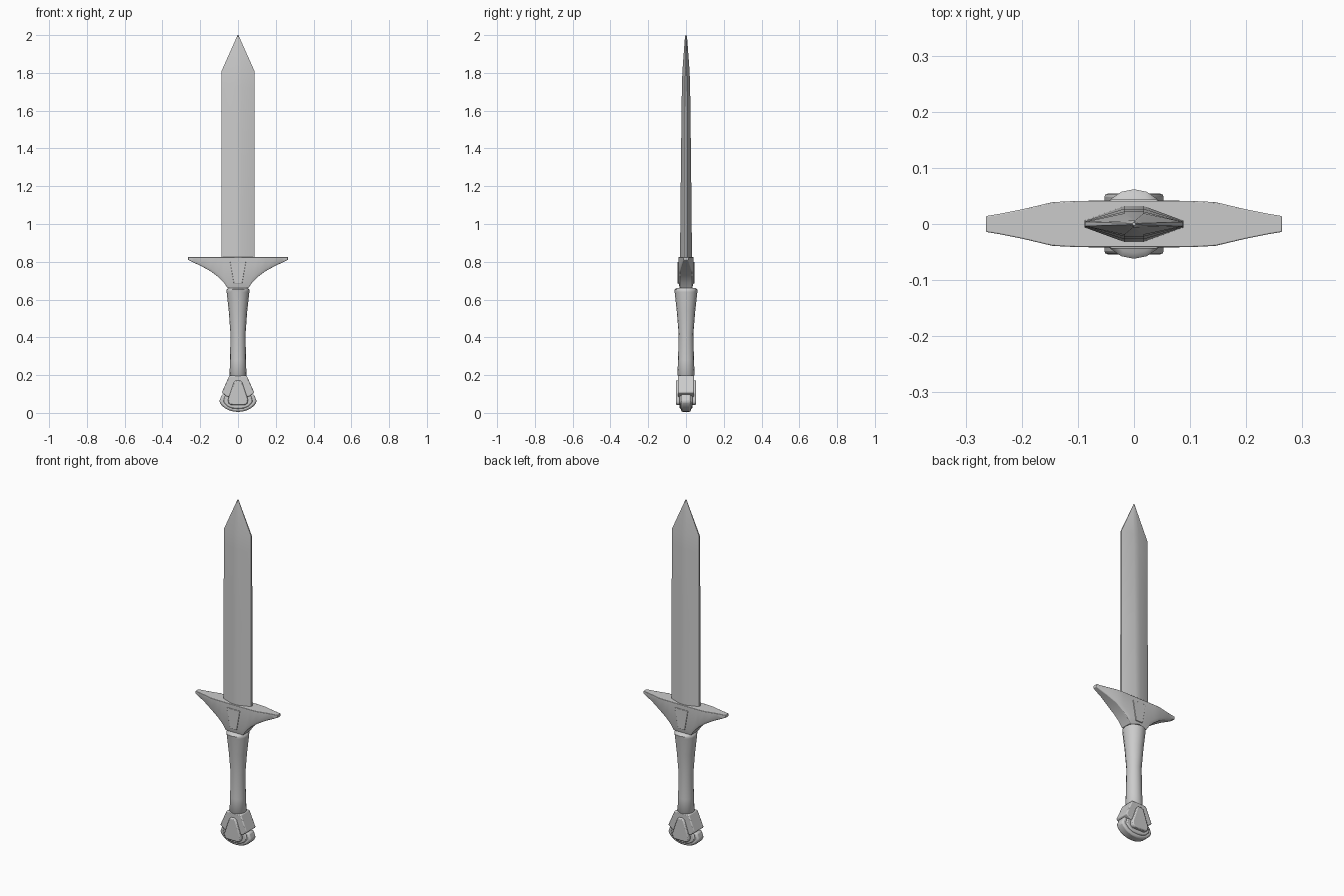
import bpy, bmesh
from math import cos, sin, pi, radians

if "Cube" in bpy.data.objects:
    bpy.data.objects.remove(bpy.data.objects["Cube"], do_unlink=True)

steel = bpy.data.materials.new("plain grey")
steel.use_nodes = True
GREY = (0.6, 0.6, 0.6, 1)
steel.diffuse_color = GREY
steel.node_tree.nodes["Principled BSDF"].inputs["Base Color"].default_value = GREY


def loft(name, rings, bevel=0.0, angle=30):
    """Skin a closed solid over a list of equal-length rings."""
    bm = bmesh.new()
    loops = [[bm.verts.new(p) for p in ring] for ring in rings]
    n = len(loops[0])
    for a, b in zip(loops, loops[1:]):
        for i in range(n):
            j = (i + 1) % n
            bm.faces.new((a[i], a[j], b[j], b[i]))
    bm.faces.new(loops[0][::-1])
    bm.faces.new(loops[-1])
    bmesh.ops.recalc_face_normals(bm, faces=bm.faces)
    mesh = bpy.data.meshes.new(name)
    bm.to_mesh(mesh)
    bm.free()
    mesh.materials.append(steel)
    obj = bpy.data.objects.new(name, mesh)
    bpy.context.collection.objects.link(obj)
    bpy.ops.object.select_all(action='DESELECT')
    obj.select_set(True)
    bpy.context.view_layer.objects.active = obj
    if bevel:
        mod = obj.modifiers.new("soft edges", 'BEVEL')
        mod.width = bevel
        mod.segments = 2
        mod.limit_method = 'ANGLE'
        mod.angle_limit = radians(35)
    bpy.ops.object.shade_smooth_by_angle(angle=radians(angle))
    return obj


def mirrored(half):
    """Complete a right-hand outline whose ends may lie on the centre line."""
    return half + [(-x, z) for x, z in reversed(half) if x > 0]


def slab(name, half, back, front, bevel=0.0):
    """Symmetric front outline extruded between two depths."""
    outline = mirrored(half)
    return loft(name, [[(x, y, z) for x, z in outline] for y in (back, front)], bevel)


# Blade: flattened hexagonal section with a ridge, drawn to a point
def blade_ring(z, w, d):
    half = [(0.2 * w, d), (w, 0.2 * d), (w, -0.2 * d), (0.2 * w, -d)]
    return [(x, y, z) for x, y in half] + [(-x, y, z) for x, y in reversed(half)]

loft("blade", [blade_ring(*r) for r in (
    (0.80, 0.088, 0.032), (1.3, 0.088, 0.027), (1.72, 0.088, 0.022),
    (1.81, 0.087, 0.019), (1.985, 0.009, 0.006), (2.0, 0.003, 0.003))], angle=20)

# Guard: swept wings with a flat top, (x, underside height, half depth)
wing = [(0.0, 0.66, 0.041), (0.055, 0.66, 0.041), (0.075, 0.69, 0.041),
        (0.105, 0.72, 0.041), (0.145, 0.75, 0.039), (0.20, 0.78, 0.026),
        (0.24, 0.798, 0.018), (0.264, 0.81, 0.014)]
stations = [(-x, b, d) for x, b, d in reversed(wing[1:])] + wing
TOP = 0.825
loft("guard", [[(x, -d, TOP), (x, d, TOP), (x, d, b + 0.2 * (TOP - b)),
                (x, 0.8 * d, b), (x, -0.8 * d, b), (x, -d, b + 0.2 * (TOP - b))]
               for x, b, d in stations], bevel=0.004)

# Tapered panels on both faces of the guard, pommel badges likewise
for side, label in ((-1, "front"), (1, "back")):
    slab(label + "_guard_panel", [(0.042, 0.80), (0.022, 0.685)],
         side * 0.03, side * 0.044, bevel=0.002)
    slab(label + "_pommel_badge",
         [(0.012, 0.172), (0.022, 0.162), (0.053, 0.07), (0.05, 0.05), (0.038, 0.042)],
         0, side * 0.054, bevel=0.006)

# Grip: waisted shaft, (height, half width, half depth)
grip = [(0.19, 0.038, 0.038), (0.20, 0.045, 0.046), (0.28, 0.042, 0.042),
        (0.42, 0.040, 0.039), (0.54, 0.049, 0.049), (0.64, 0.060, 0.060),
        (0.652, 0.060, 0.062), (0.662, 0.050, 0.052)]
SIDES = 16
loft("grip", [[(w * cos(2 * pi * i / SIDES), d * sin(2 * pi * i / SIDES), z)
               for i in range(SIDES)] for z, w, d in grip], angle=50)

# Pommel: flared collar over a rounded crescent foot
slab("pommel_collar", [(0.046, 0.198), (0.086, 0.108), (0.062, 0.088), (0.03, 0.08)],
     -0.042, 0.042, bevel=0.005)
arc = [(0.105 * sin(a), 0.085 - 0.08 * cos(a)) for a in (1.25, 1.0, 0.75, 0.5, 0.25, 0)]
slab("pommel_foot", [(0.085, 0.098)] + arc, -0.026, 0.026, bevel=0.009)
slab("pommel_rim", [(0.07, 0.09), (0.078, 0.058), (0.055, 0.034), (0.03, 0.024), (0, 0.021)],
     -0.034, 0.034, bevel=0.006)
